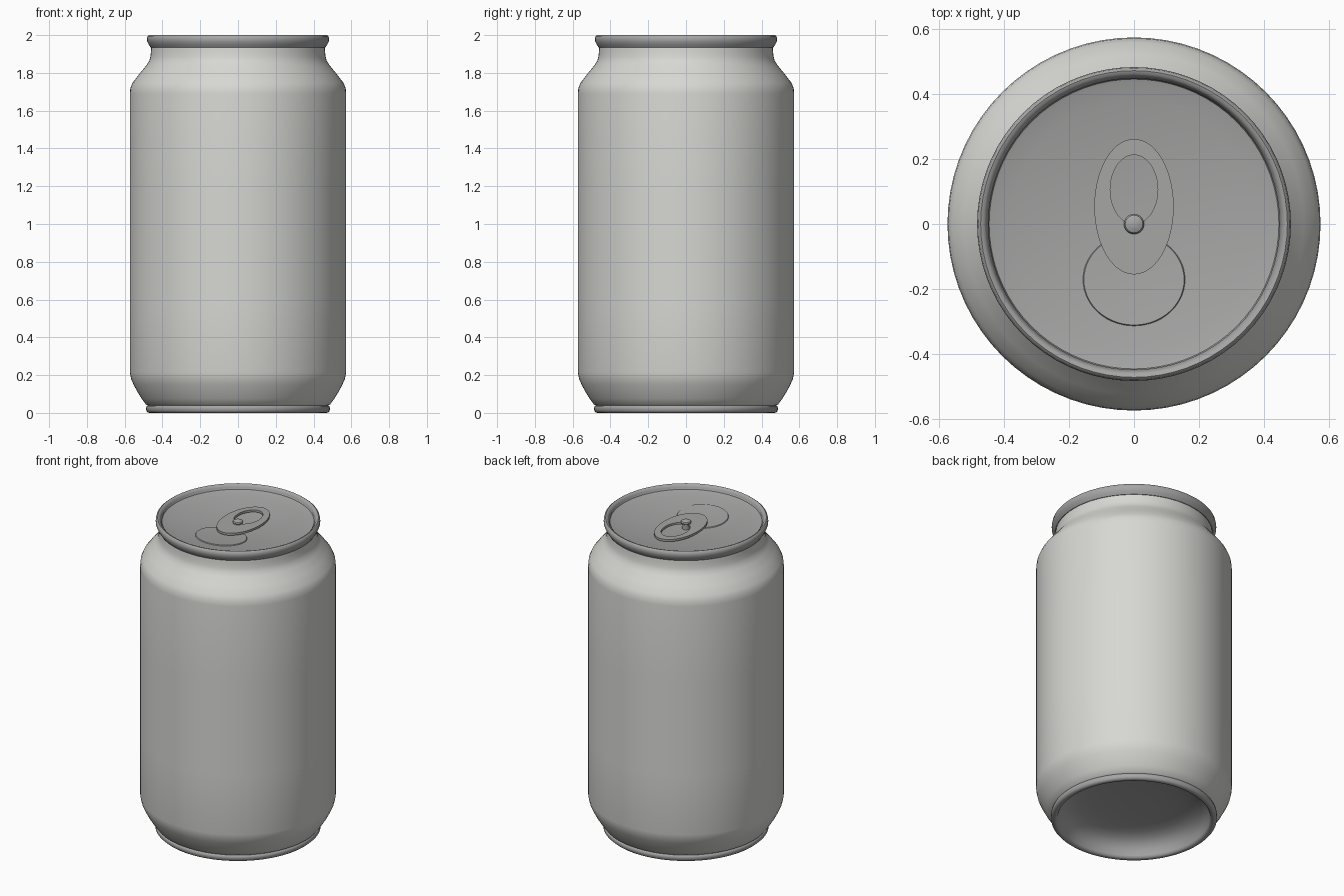
import bpy, bmesh, math

if "Cube" in bpy.data.objects:
    bpy.data.objects.remove(bpy.data.objects["Cube"])

SEGMENTS = 72


def material(name, rgb):
    m = bpy.data.materials.new(name)
    m.diffuse_color = (*rgb, 1.0)
    m.use_nodes = True
    m.node_tree.nodes["Principled BSDF"].inputs["Base Color"].default_value = m.diffuse_color
    return m


SHELL = material("pale aluminium", (0.68, 0.68, 0.655))
METAL = material("grey aluminium", (0.38, 0.38, 0.378))


def finish(name, bm, mat, angle=35):
    """Turn a bmesh into a smooth-shaded object with sharp edges kept."""
    bmesh.ops.recalc_face_normals(bm, faces=bm.faces)
    mesh = bpy.data.meshes.new(name)
    bm.to_mesh(mesh)
    bm.free()
    mesh.materials.append(mat)
    ob = bpy.data.objects.new(name, mesh)
    bpy.context.collection.objects.link(ob)
    bpy.ops.object.select_all(action='DESELECT')
    ob.select_set(True)
    bpy.context.view_layer.objects.active = ob
    bpy.ops.object.shade_smooth_by_angle(angle=math.radians(angle))
    return ob


def lathe(name, profile, mat, flip=0, angle=35, segments=SEGMENTS):
    """Spin a (radius, height) profile around z; flip picks up or down normals."""
    bm = bmesh.new()
    verts = [bm.verts.new((r, 0, z)) for r, z in profile]
    edges = [bm.edges.new(pair) for pair in zip(verts, verts[1:])]
    bmesh.ops.spin(bm, geom=verts + edges, cent=(0, 0, 0), axis=(0, 0, 1),
                   angle=math.tau, steps=segments, use_merge=False)
    bmesh.ops.remove_doubles(bm, verts=bm.verts, dist=1e-5)
    ob = finish(name, bm, mat, angle)
    # Open shells: make the normals face the requested way
    mesh = ob.data
    score = sum((f.normal.x * f.center.x + f.normal.y * f.center.y) * f.area
                for f in mesh.polygons)
    if flip:
        score = sum(f.normal.z * f.area for f in mesh.polygons) * flip
    if score < 0:
        mesh.flip_normals()
    return ob


def oval(rx, ry, cy, n=56):
    return [(rx * math.cos(math.tau * i / n), cy + ry * math.sin(math.tau * i / n))
            for i in range(n)]


def stack(name, rings, mat, cap_end=False, closed=False):
    """Bridge a list of (outline, z) rings."""
    bm = bmesh.new()
    loops = [[bm.verts.new((x, y, z)) for x, y in pts] for pts, z in rings]
    n = len(loops[0])
    pairs = list(zip(loops, loops[1:])) + ([(loops[-1], loops[0])] if closed else [])
    for a, b in pairs:
        for i in range(n):
            j = (i + 1) % n
            bm.faces.new((a[i], a[j], b[j], b[i]))
    if cap_end:
        bm.faces.new(loops[-1])
    return finish(name, bm, mat)


# Can wall with tapered foot, shoulder and neck
lathe("can_body", [(0.472, 0.036), (0.488, 0.045), (0.51, 0.075), (0.533, 0.112),
                   (0.553, 0.15), (0.566, 0.18), (0.573, 0.215), (0.573, 0.6),
                   (0.573, 1.2), (0.573, 1.69), (0.570, 1.72), (0.558, 1.748),
                   (0.522, 1.795), (0.485, 1.84), (0.470, 1.863), (0.464, 1.885),
                   (0.461, 1.91), (0.459, 1.94)], SHELL)

# Rolled seam around the top
lathe("top_rim", [(0.45, 1.934), (0.463, 1.935), (0.472, 1.948), (0.480, 1.964),
                  (0.482, 1.978), (0.479, 1.994), (0.471, 2.0), (0.461, 1.997),
                  (0.454, 1.988), (0.450, 1.974), (0.448, 1.96)], METAL, angle=50)

# Shallow dished lid with a small raised edge
DISH = 0.045
dish_z = lambda r: 1.928 + DISH * (r / 0.45) ** 2
lathe("lid", [(0.449, 1.982), (0.445, 1.973)]
      + [(r, dish_z(r)) for r in (0.437, 0.38, 0.3, 0.2, 0.1, 0.0)], METAL, flip=1)

# Foot ring and domed underside
lathe("foot_ring", [(0.472, 0.042), (0.484, 0.036), (0.487, 0.025), (0.485, 0.01),
                    (0.476, 0.001), (0.462, 0.0), (0.451, 0.004), (0.446, 0.014)],
      METAL, angle=50)
lathe("base_dome", [(0.446, 0.014), (0.436, 0.045), (0.417, 0.075), (0.385, 0.1),
                    (0.34, 0.117), (0.27, 0.128), (0.15, 0.134), (0.0, 0.136)],
      METAL, flip=-1)

# Mouth panel on the lid, following the dish
panel = stack("mouth_panel", [(oval(0.157 * s, 0.142 * s, -0.171), lift) for s, lift in
                              ((1, 0), (0.98, 0.005), (0.66, 0.005), (0.33, 0.005),
                               (0.02, 0.005))], METAL, cap_end=True)
for v in panel.data.vertices:
    v.co.z += dish_z(math.hypot(v.co.x, v.co.y))

# Pull tab with finger hole
outer, hole = oval(0.122, 0.208, 0.053), oval(0.073, 0.106, 0.106)
stack("pull_tab", [(outer, 1.948), (outer, 1.962), (hole, 1.962), (hole, 1.948)],
      METAL, closed=True)

# Rivet holding the tab
lathe("rivet", [(0.022, 1.927), (0.022, 1.96), (0.030, 1.965), (0.031, 1.971),
                (0.027, 1.978), (0.016, 1.983), (0.0, 1.985)], METAL, segments=32)
